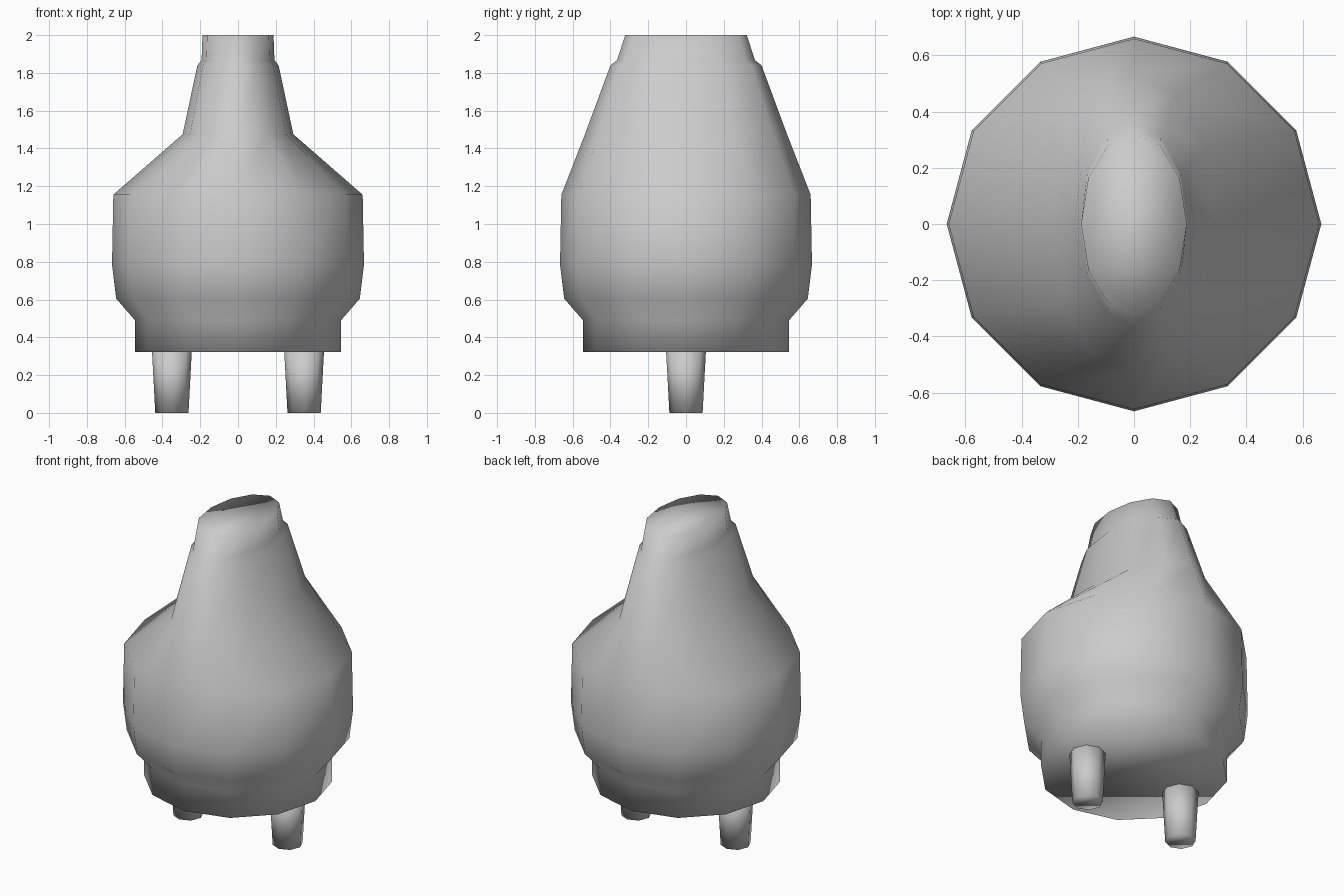
import bpy
import bmesh
from math import cos, sin, tau

cube = bpy.data.objects.get("Cube")
if cube:
    bpy.data.objects.remove(cube, do_unlink=True)

# One plain grey for everything
GREY = (0.6, 0.6, 0.6, 1)
grey = bpy.data.materials.new("plain grey")
grey.use_nodes = True
grey.diffuse_color = GREY
grey.node_tree.nodes["Principled BSDF"].inputs["Base Color"].default_value = GREY


def loft(name, rings, sides, x=0):
    """Closed smooth solid through elliptical rings of (z, x radius, y radius)."""
    bm = bmesh.new()
    loops = [[bm.verts.new((x + rx * cos(tau * i / sides), ry * sin(tau * i / sides), z))
              for i in range(sides)] for z, rx, ry in rings]
    for low, high in zip(loops, loops[1:]):
        for i in range(sides):
            j = (i + 1) % sides
            bm.faces.new((low[i], low[j], high[j], high[i]))
    bm.faces.new(loops[0][::-1])
    bm.faces.new(loops[-1])
    for face in bm.faces:
        face.smooth = True
    mesh = bpy.data.meshes.new(name)
    bm.to_mesh(mesh)
    bm.free()
    mesh.materials.append(grey)
    obj = bpy.data.objects.new(name, mesh)
    bpy.context.collection.objects.link(obj)
    return obj


# Round body narrowing to a flattened neck
loft("body", [
    (0.323, 0.545, 0.545),
    (0.49, 0.545, 0.545),
    (0.605, 0.645, 0.645),
    (0.785, 0.667, 0.667),
    (1.155, 0.66, 0.66),
    (1.475, 0.293, 0.535),
    (1.84, 0.215, 0.4),
    (1.867, 0.193, 0.365),
    (2.0, 0.188, 0.322),
], 12)

# Two tapered legs
for side, x in (("left", 0.35), ("right", -0.35)):
    loft(side + "_leg", [(0, 0.088, 0.088), (0.34, 0.106, 0.106)], 8, x)
